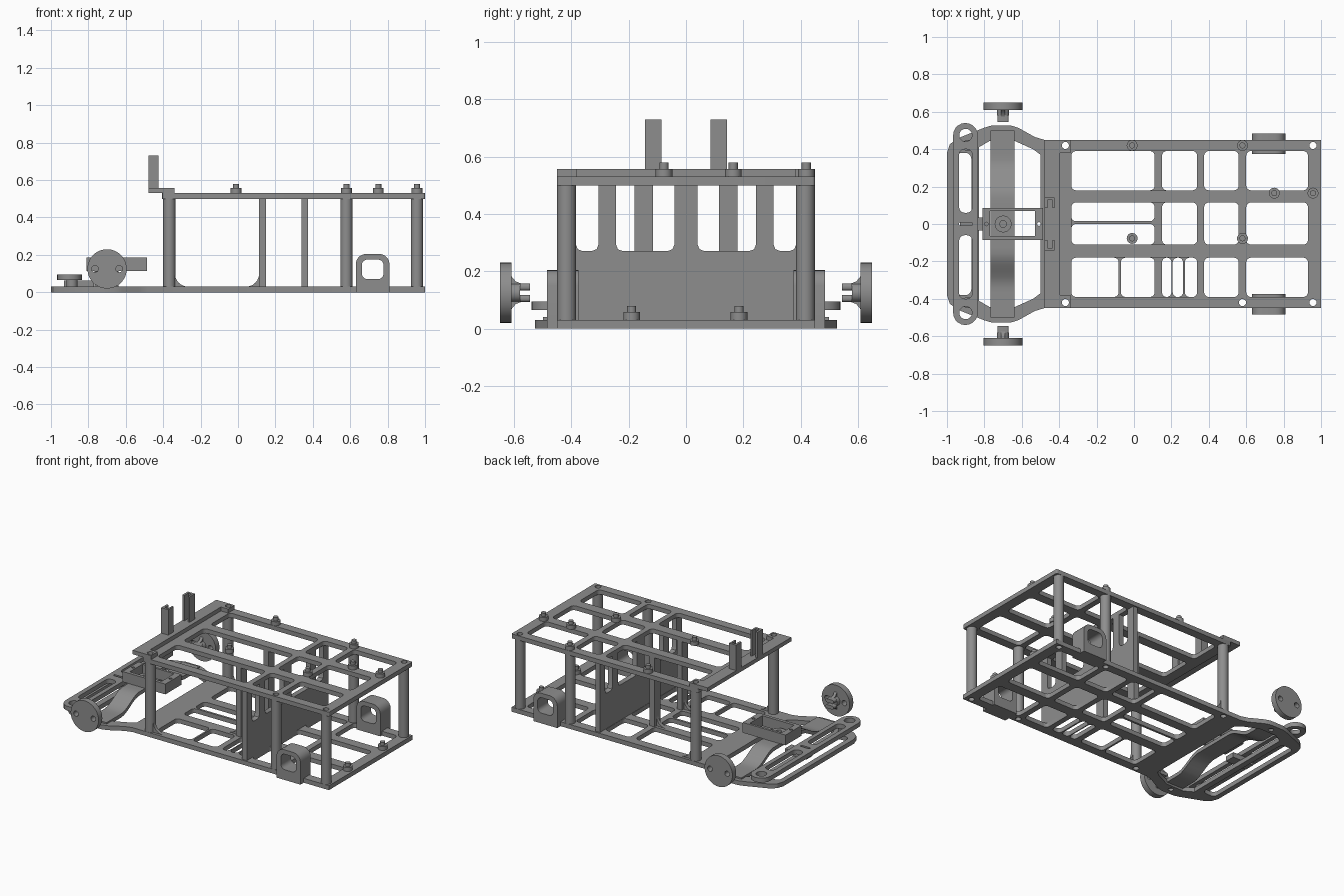
import bpy, bmesh, math
from mathutils import Matrix

if "Cube" in bpy.data.objects:
    bpy.data.objects.remove(bpy.data.objects["Cube"])

grey = bpy.data.materials.new("plain_grey")
grey.diffuse_color = (0.27, 0.27, 0.27, 1)
grey.use_nodes = True
grey.node_tree.nodes["Principled BSDF"].inputs["Base Color"].default_value = grey.diffuse_color

PLANES = {  # profile (u, v, thickness direction) to world axes
    "XY": Matrix.Identity(4),
    "XZ": Matrix(((1, 0, 0, 0), (0, 0, -1, 0), (0, 1, 0, 0), (0, 0, 0, 1))),
    "YZ": Matrix(((0, 0, 1, 0), (1, 0, 0, 0), (0, 1, 0, 0), (0, 0, 0, 1))),
}


def plate(name, loops, lo, hi, plane="XY"):
    """Extrude an outline with holes between lo and hi along the plane's axis."""
    cu = bpy.data.curves.new(name, "CURVE")
    cu.dimensions = "2D"
    cu.fill_mode = "BOTH"
    cu.extrude = (hi - lo) / 2
    for loop in loops:
        s = cu.splines.new("POLY")
        s.points.add(len(loop) - 1)
        for p, (u, v) in zip(s.points, loop):
            p.co = (u, v, 0, 1)
        s.use_cyclic_u = True
    tmp = bpy.data.objects.new(name + "_curve", cu)
    bpy.context.collection.objects.link(tmp)
    bpy.context.view_layer.update()
    me = bpy.data.meshes.new_from_object(tmp.evaluated_get(bpy.context.evaluated_depsgraph_get()))
    bpy.data.objects.remove(tmp)
    mid = (lo + hi) / 2 * (-1 if plane == "XZ" else 1)
    me.transform(PLANES[plane] @ Matrix.Translation((0, 0, mid)))
    bm = bmesh.new()
    bm.from_mesh(me)
    bmesh.ops.remove_doubles(bm, verts=bm.verts, dist=1e-5)
    bmesh.ops.recalc_face_normals(bm, faces=bm.faces)
    bm.to_mesh(me)
    bm.free()
    me.materials.clear()
    me.materials.append(grey)
    ob = bpy.data.objects.new(name, me)
    bpy.context.collection.objects.link(ob)
    return ob


def circle(u, v, r, n=24):
    return [(u + r * math.cos(2 * math.pi * i / n), v + r * math.sin(2 * math.pi * i / n)) for i in range(n)]


def rect(u0, u1, v0, v1, r=0.0):
    """Rectangle with rounded corners."""
    r = min(r, (u1 - u0) / 2 - 1e-3, (v1 - v0) / 2 - 1e-3)
    if r <= 0:
        return [(u0, v0), (u1, v0), (u1, v1), (u0, v1)]
    out = []
    for cu, cv, a in ((u1 - r, v1 - r, 0), (u0 + r, v1 - r, 90), (u0 + r, v0 + r, 180), (u1 - r, v0 + r, 270)):
        for i in range(6):
            t = math.radians(a + 18 * i)
            out.append((cu + r * math.cos(t), cv + r * math.sin(t)))
    return out


def box(name, x0, x1, y0, y1, z0, z1):
    return plate(name, [rect(x0, x1, y0, y1)], z0, z1)


def row(y0, y1, spans):
    return [rect(a, b, y0, y1, 0.025) for a, b in spans]


post_xs = (-0.367, 0.58, 0.957)
bolt_holes = [circle(x, s * 0.42, 0.019, 16) for x in post_xs for s in (1, -1)]

# Base plate with bulged nose and lattice floor
half = [(1, 0.45), (-0.48, 0.45), (-0.53, 0.465), (-0.62, 0.515), (-0.66, 0.527), (-0.76, 0.527),
        (-0.80, 0.515), (-0.95, 0.455), (-0.985, 0.425), (-1, 0.38)]
outline = half + [(x, -y) for x, y in reversed(half)]
nose_half = [(-0.50, 0.37), (-0.54, 0.40), (-0.64, 0.445), (-0.77, 0.445), (-0.83, 0.41)]
nose_hole = nose_half + [(x, -y) for x, y in reversed(nose_half)]
tail = [(0.375, 0.56), (0.60, 0.93)]
floor = (row(0.18, 0.39, [(-0.335, 0.11), (0.15, 0.338)] + tail)
         + row(0.015, 0.115, [(-0.335, 0.11)]) + row(-0.11, 0.0, [(-0.335, 0.11)])
         + row(-0.11, 0.115, [(0.15, 0.338)] + tail)
         + row(-0.39, -0.18, [(-0.335, -0.082), (-0.07, 0.11), (0.15, 0.20), (0.207, 0.262), (0.272, 0.338)] + tail))
nose_bolts = [circle(-0.70, s * 0.48, 0.017, 16) for s in (1, -1)]
plate("base_plate", [outline, nose_hole, rect(-0.965, -0.87, -0.38, 0.38, 0.03)] + floor + bolt_holes + nose_bolts, 0, 0.03)

# Upper deck lattice
deck = []
for y0, y1 in ((0.18, 0.39), (-0.11, 0.115), (-0.39, -0.18)):
    deck += row(y0, y1, [(-0.335, 0.338)] + tail)
plate("upper_deck", [rect(-0.405, 1, -0.45, 0.45, 0.01)] + deck + bolt_holes, 0.5, 0.53)

# Hollow posts at the sides
for x in post_xs:
    for s in (1, -1):
        plate("hollow_post", [circle(x, s * 0.417, 0.033), circle(x, s * 0.42, 0.019, 16)], 0.03, 0.5)


def gusset(name, x, d, y):
    """Concave fillet web at the foot of a post."""
    arc = [(x + d * 0.07 * (1 - math.sin(t)), 0.03 + 0.07 * (1 - math.cos(t)))
           for t in (math.radians(a) for a in range(0, 91, 15))]
    plate(name, [[(x, 0.03)] + arc], y - 0.012, y + 0.012, "XZ")


for s in (1, -1):
    box("inner_post", 0.112, 0.15, s * 0.148 - 0.032, s * 0.148 + 0.032, 0.03, 0.5)
    gusset("inner_gusset", 0.113, -1, s * 0.148)
    gusset("side_gusset", -0.337, 1, s * 0.42)

# Cross divider with fingers reaching the deck
prof = [(-0.44, 0.03), (0.44, 0.03), (0.44, 0.5)]
for a, b in ((0.385, 0.305), (0.245, 0.04), (-0.04, -0.245), (-0.305, -0.385)):
    prof += [(a, 0.5), (a, 0.295), (a - 0.007, 0.277), (a - 0.025, 0.27),
             (b + 0.025, 0.27), (b + 0.007, 0.277), (b, 0.295), (b, 0.5)]
prof.append((-0.44, 0.5))
plate("cross_divider", [prof], 0.34, 0.375, "YZ")

# Rear motor mounts with rounded windows
for s in (1, -1):
    a, b = sorted((s * 0.375, s * 0.485))
    arch = rect(0.63, 0.81, 0.0, 0.205, 0.055)[:12] + [(0.63, 0.0), (0.81, 0.0)]
    plate("motor_mount", [arch, rect(0.662, 0.778, 0.07, 0.175, 0.03)], a, b, "XZ")

# Fasteners on deck and floor
for x, y, z in ((-0.01, 0.42, 0.53), (0.58, 0.42, 0.53), (0.75, 0.165, 0.53), (0.957, 0.165, 0.53),
                (-0.01, -0.077, 0.53), (0.58, -0.077, 0.53), (0.96, 0.185, 0.03), (0.96, -0.19, 0.03)):
    plate("fastener_base", [circle(x, y, 0.029)], z, z + 0.027)
    plate("fastener_tip", [circle(x, y, 0.016, 16)], z + 0.027, z + 0.049)

# Raised bar and channel uprights at the deck front
box("deck_front_bar", -0.478, -0.395, -0.45, 0.45, 0.53, 0.557)
for s in (1, -1):
    a, b = sorted((s * 0.38, s * 0.45))
    plate("deck_corner_pad", [rect(-0.395, -0.34, a, b), circle(-0.367, s * 0.42, 0.019, 16)], 0.53, 0.557)
    chan = [(-0.478, 0.143), (-0.425, 0.143), (-0.425, 0.085), (-0.437, 0.085), (-0.437, 0.128),
            (-0.463, 0.128), (-0.463, 0.085), (-0.478, 0.085)]
    plate("channel_upright", [[(x, s * y) for x, y in chan]], 0.557, 0.73)

# Arched strap carrying the servo frame
top = []
for i in range(33):
    y = -0.5 + i / 32
    t = min(1, max(0, (0.34 - abs(y)) / 0.19))
    top.append((y, 0.04 + 0.075 * t * t * (3 - 2 * t)))
plate("arched_strap", [top + [(y, z - 0.025) for y, z in reversed(top)], circle(-0.48, 0.028, 0.001, 4)][:1],
      -0.767, -0.64, "YZ")
plate("servo_frame", [rect(-0.81, -0.487, -0.086, 0.086), rect(-0.77, -0.53, -0.064, 0.07),
                      circle(-0.79, 0, 0.01, 12), circle(-0.508, 0, 0.01, 12)], 0.115, 0.185)
plate("servo_hub", [circle(-0.70, 0, 0.045), circle(-0.70, 0, 0.018, 16)], 0.115, 0.15)

# Front bumper with looped ends and its stem
plate("bumper", [rect(-0.967, -0.835, -0.54, 0.54, 0.065), rect(-0.935, -0.865, 0.06, 0.40, 0.03),
                 rect(-0.935, -0.865, -0.40, -0.06, 0.03), circle(-0.90, 0.475, 0.034), circle(-0.90, -0.475, 0.034),
                 rect(-0.935, -0.865, -0.008, 0.008, 0.006)], 0.065, 0.095)
for s in (1, -1):
    plate("bumper_spacer", [circle(-0.888, s * 0.42, 0.03)], 0.03, 0.065)
box("bumper_stem", -0.93, -0.77, -0.035, 0.035, 0.03, 0.064)

# Front wheels with split hubs
for s in (1, -1):
    def span(a, b):
        return sorted((s * a, s * b))
    plate("wheel_disc", [circle(-0.70, 0.125, 0.105, 48), circle(-0.765, 0.125, 0.018, 16),
                         circle(-0.635, 0.125, 0.018, 16)], *span(0.61, 0.65), "XZ")
    plate("wheel_hub", [circle(-0.70, 0.125, 0.033)], *span(0.58, 0.61), "XZ")
    for z in (0.105, 0.145):
        plate("hub_prong", [rect(-0.73, -0.67, z - 0.012, z + 0.012, 0.01)], *span(0.545, 0.58), "XZ")
    for d in (1, -1):
        rib = [(s * 0.61, 0.125 + d * 0.058), (s * 0.595, 0.125 + d * 0.04), (s * 0.57, 0.125 + d * 0.03), (s * 0.61, 0.125)]
        plate("hub_rib", [rib], -0.71, -0.69, "YZ")

# Smooth round surfaces, keep edges sharp
for ob in bpy.context.scene.objects:
    ob.select_set(True)
    bpy.context.view_layer.objects.active = ob
bpy.ops.object.shade_smooth_by_angle(angle=math.radians(30))
